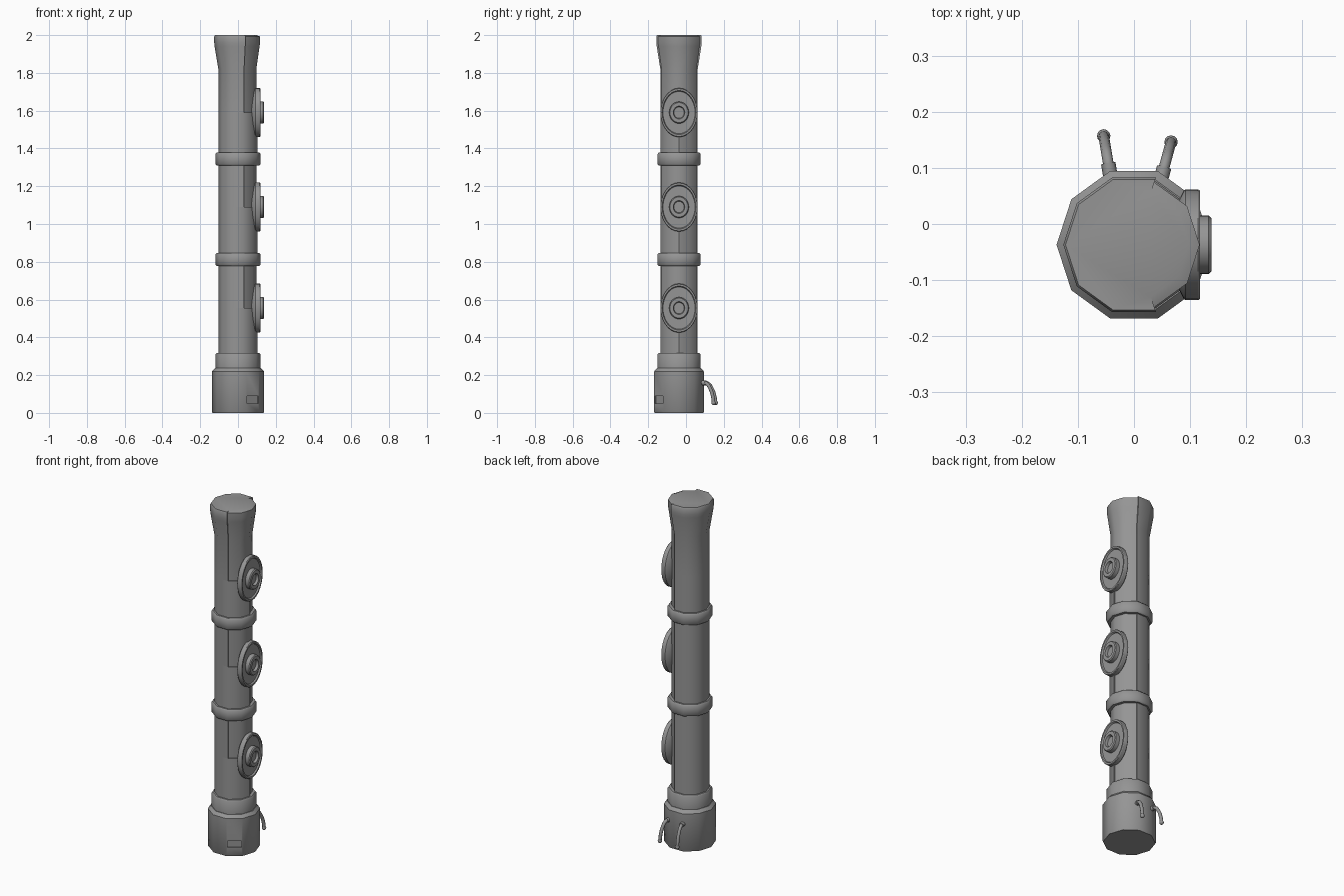
import bpy, bmesh
from math import sin, cos, pi, radians
from mathutils import Vector

cube = bpy.data.objects.get("Cube")
if cube:
    bpy.data.objects.remove(cube)

CENTRE_Y = -0.037
STEP = pi / 5          # ten-sided body

grey = bpy.data.materials.new("Mid grey")
grey.use_nodes = True
colour = (0.3, 0.3, 0.3, 1)
grey.diffuse_color = colour
grey.node_tree.nodes["Principled BSDF"].inputs["Base Color"].default_value = colour


def smooth(ob, angle=40):
    bpy.ops.object.select_all(action='DESELECT')
    ob.select_set(True)
    bpy.context.view_layer.objects.active = ob
    bpy.ops.object.shade_smooth_by_angle(angle=radians(angle))


def loft(name, rings, angle=40):
    """Skin a row of equal-length rings and cap both ends."""
    bm = bmesh.new()
    rows = [[bm.verts.new(p) for p in ring] for ring in rings]
    for a, b in zip(rows, rows[1:]):
        for i in range(len(a)):
            j = (i + 1) % len(a)
            bm.faces.new((a[i], a[j], b[j], b[i]))
    bm.faces.new(rows[0][::-1])
    bm.faces.new(rows[-1])
    bmesh.ops.recalc_face_normals(bm, faces=bm.faces)
    mesh = bpy.data.meshes.new(name)
    bm.to_mesh(mesh)
    bm.free()
    ob = bpy.data.objects.new(name, mesh)
    bpy.context.collection.objects.link(ob)
    mesh.materials.append(grey)
    smooth(ob, angle)
    return ob


def body(name, profile, first=None):
    """Ten-sided column; profile rows are (z, radius, recessed radius).
    Corners from first to 2 form the recessed panel."""
    if first is None:
        corners = [(k, 1) for k in range(10)]
    else:
        corners = [(k, 2) for k in range(first, 3)]
        corners += [(k, 1) for k in range(2, 11 + first)]
    rings = [[Vector((row[w] * cos(k * STEP), CENTRE_Y + row[w] * sin(k * STEP), row[0]))
              for k, w in corners] for row in profile]
    return loft(name, rings)


def disc(name, z, profile, squash, sides=28):
    """Oval turned part facing +x; profile rows are (x, radius)."""
    turn = [2 * pi * i / sides for i in range(sides)]
    return loft(name, [[Vector((x, CENTRE_Y + r * squash * cos(t), z + r * sin(t)))
                        for t in turn] for x, r in profile], 30)


# Base, collar and joint rings
base = body("base", [(0, .135), (.004, .138), (.22, .138), (.237, .122)])
body("collar", [(.23, .119), (.31, .119), (.318, .113)])
for label, z in (("lower", .778), ("upper", 1.31)):
    body(label + "_ring", [(z, .113), (z + .008, .12), (z + .06, .12), (z + .068, .113)])

# Tube sections: half-width panel below each dial, full-width panel above
R, P = .104, .097
flare = [(1.82, R, P), (1.94, .124, .114), (1.96, .126, .117),
         (1.993, .126, .117), (2.0, .122, .098)]
sections = [("lower", .3, .555, .79), ("middle", .82, 1.09, 1.32), ("upper", 1.35, 1.59, None)]
for label, low, mid, high in sections:
    body(label + "_tube_bottom", [(low, R, P), (mid, R, P)], 0)
    top = [(high, R, P)] if high else flare
    body(label + "_tube_top", [(mid, R, P)] + top, -2)
    disc(label + "_dial", mid, [(.03, .045), (.058, .05), (.075, .09), (.088, .126), (.092, .13),
                                (.114, .13), (.118, .127), (.118, .117), (.11, .112), (.11, .03)], .76)
    disc(label + "_knob", mid, [(.1, .058), (.133, .058), (.138, .053),
                                (.138, .034), (.124, .03)], .9)

# Shallow slot cut into the front left facet of the base
angle = -1.5 * STEP
bpy.ops.mesh.primitive_cube_add(size=1, rotation=(0, 0, angle),
                                location=(.135 * cos(angle), CENTRE_Y + .135 * sin(angle), .07))
cutter = bpy.context.object
cutter.name = "slot_cutter"
cutter.scale = (.025, .075, .038)
cutter.hide_render = True
cutter.hide_set(True)
cutter.display_type = 'WIRE'
cutter.data.materials.append(grey)
cut = base.modifiers.new("Slot", 'BOOLEAN')
cut.operation = 'DIFFERENCE'
cut.object = cutter
cut.solver = 'EXACT'
bpy.context.view_layer.objects.active = base
bpy.ops.object.modifier_apply(modifier=cut.name)
bpy.data.objects.remove(cutter)


# Bent hooks with sockets and rounded ends on the back of the base
def rod(name, points, radius):
    curve = bpy.data.curves.new(name, 'CURVE')
    curve.dimensions = '3D'
    curve.bevel_depth = radius
    curve.bevel_resolution = 2
    curve.use_fill_caps = True
    curve.resolution_u = 6
    spline = curve.splines.new('BEZIER')
    spline.bezier_points.add(len(points) - 1)
    for bp, p in zip(spline.bezier_points, points):
        bp.co = p
        bp.handle_left_type = bp.handle_right_type = 'AUTO'
    curve.materials.append(grey)
    ob = bpy.data.objects.new(name, curve)
    bpy.context.collection.objects.link(ob)
    return ob


for side, start, end in (("right", (-.042, .085), (-.054, .157)),
                         ("left", (.048, .08), (.066, .146))):
    a, b = Vector((*start, 0)), Vector((*end, 0))
    path = [a.lerp(b, t) + Vector((0, 0, z))
            for t, z in ((0, .16), (.4, .157), (.75, .125), (.95, .08), (1, .053))]
    rod(side + "_hook", path, .0095)
    rod(side + "_hook_socket", [a + Vector((0, 0, .16)), a.lerp(b, .32) + Vector((0, 0, .158))], .013)
    bpy.ops.mesh.primitive_uv_sphere_add(segments=12, ring_count=8, radius=.012, location=path[-1])
    tip = bpy.context.object
    tip.name = side + "_hook_tip"
    tip.data.materials.append(grey)
    smooth(tip)
